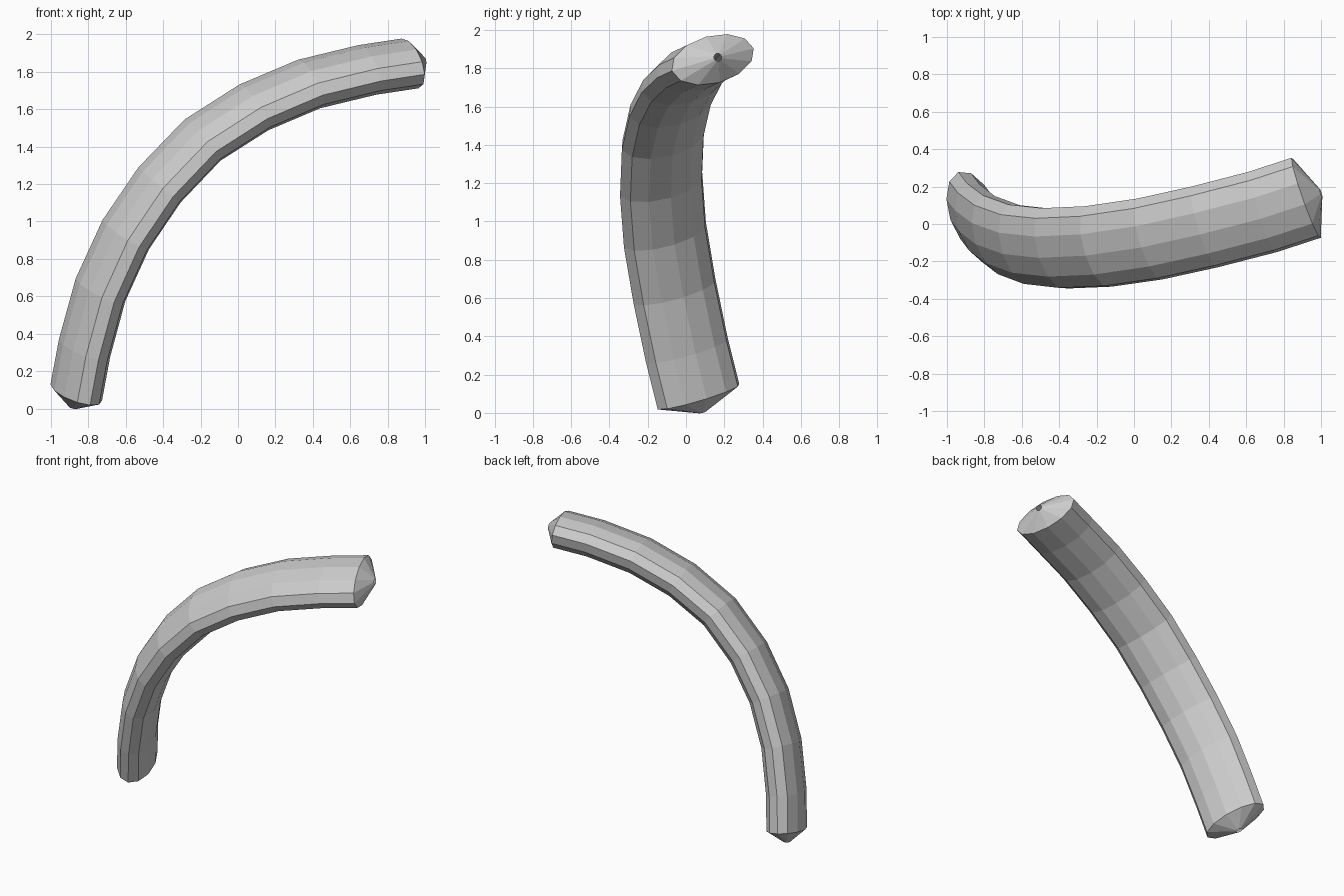
import bpy, bmesh
from math import cos, sin, tau
from mathutils import Vector

if "Cube" in bpy.data.objects:
    bpy.data.objects.remove(bpy.data.objects["Cube"])

SIDES = 12
WIDE, THIN = 0.235, 0.125      # half axes of the oval section
CAP, HOLE = 0.085, 0.09        # cap height, pin-hole scale

# Centre line of the bent bar
path = [Vector(p) for p in [
    (-0.865, 0.065, 0.085), (-0.82, 0.005, 0.325), (-0.735, -0.06, 0.635),
    (-0.60, -0.11, 0.93), (-0.42, -0.13, 1.195), (-0.19, -0.12, 1.435),
    (0.085, -0.08, 1.61), (0.38, -0.015, 1.735), (0.69, 0.065, 1.81),
    (0.92, 0.14, 1.845)]]
across = Vector((-0.32, 0.91, 0.25)).normalized()   # normal of the bend plane

bm = bmesh.new()


def ring(centre, tangent, scale=1.0):
    wide = (across - tangent * across.dot(tangent)).normalized()
    thin = tangent.cross(wide)
    # the pin hole is round, the bar section is oval
    w, t = (WIDE, THIN) if scale == 1 else (WIDE * scale, WIDE * scale)
    return [bm.verts.new(centre + wide * w * cos(a) + thin * t * sin(a))
            for a in (tau * i / SIDES for i in range(SIDES))]


# Cap rim, body rings, cap rim
last = len(path) - 1
tangents = [(path[min(i + 1, last)] - path[max(i - 1, 0)]).normalized()
            for i in range(last + 1)]
rings = [ring(path[0] - tangents[0] * CAP, tangents[0], HOLE)]
rings += [ring(p, t) for p, t in zip(path, tangents)]
rings.append(ring(path[-1] + tangents[-1] * CAP, tangents[-1], HOLE))

for a, b in zip(rings, rings[1:]):
    for i in range(SIDES):
        j = (i + 1) % SIDES
        bm.faces.new((a[i], a[j], b[j], b[i]))

mesh = bpy.data.meshes.new("curved_bar")
bm.to_mesh(mesh)
bm.free()
bar = bpy.data.objects.new("curved_bar", mesh)
bpy.context.collection.objects.link(bar)
